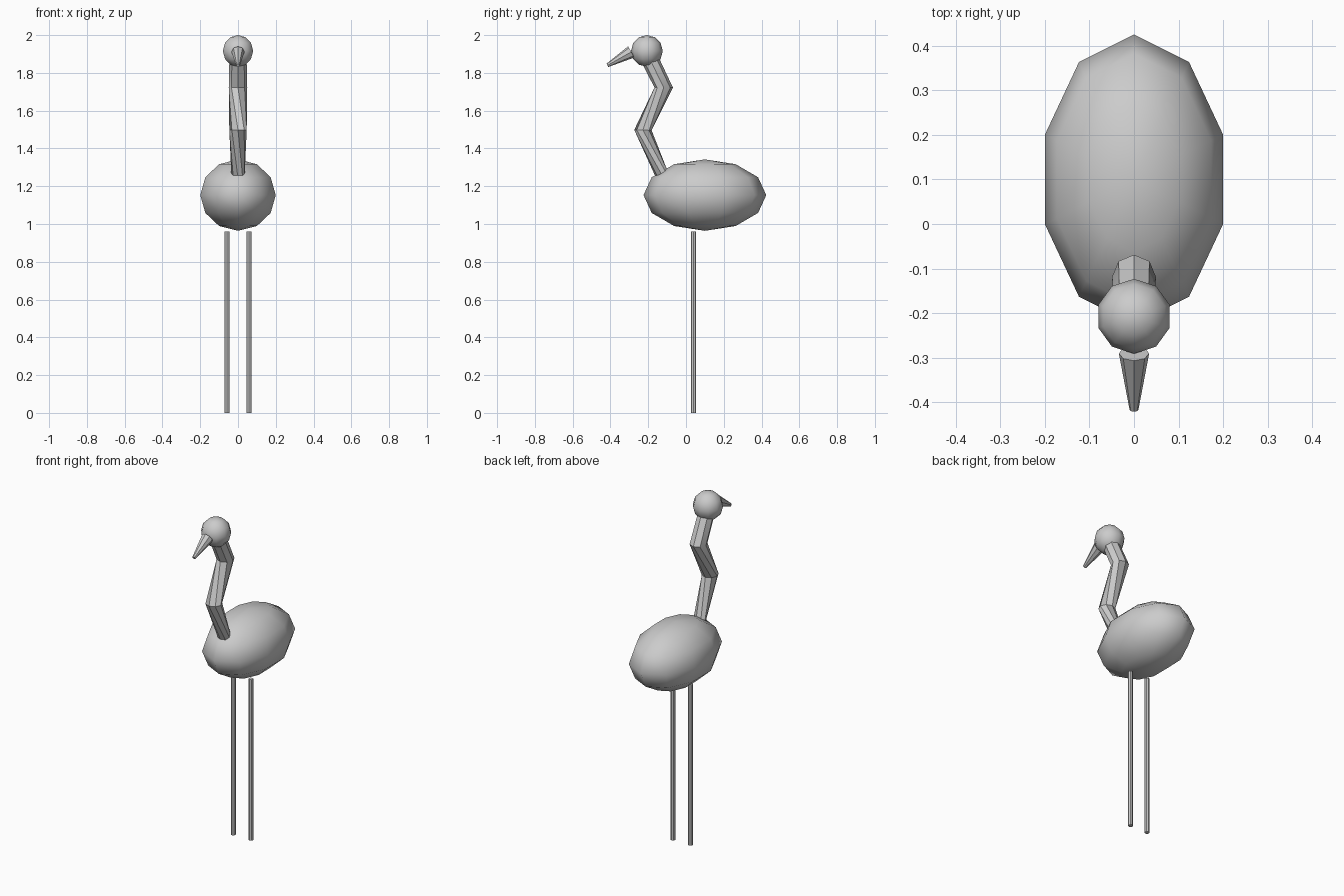
import bpy, bmesh, math
from mathutils import Vector, Matrix

if "Cube" in bpy.data.objects:
    bpy.data.objects.remove(bpy.data.objects["Cube"])


def finish(bm, name, angle=None):
    bmesh.ops.recalc_face_normals(bm, faces=bm.faces[:])
    mesh = bpy.data.meshes.new(name)
    bm.to_mesh(mesh)
    bm.free()
    ob = bpy.data.objects.new(name, mesh)
    bpy.context.collection.objects.link(ob)
    bpy.ops.object.select_all(action='DESELECT')
    ob.select_set(True)
    bpy.context.view_layer.objects.active = ob
    if angle is None:
        bpy.ops.object.shade_smooth()
    else:
        bpy.ops.object.shade_smooth_by_angle(angle=math.radians(angle))
    return ob


def ellipsoid(name, centre, radii):
    bm = bmesh.new()
    bmesh.ops.create_uvsphere(bm, u_segments=10, v_segments=6, radius=1)
    bmesh.ops.scale(bm, vec=radii, verts=bm.verts)
    bmesh.ops.translate(bm, vec=centre, verts=bm.verts)
    return finish(bm, name)


def tube(name, stations, sides=8):
    """Loft rings along a path; each station is (point, radius, twist in degrees)."""
    bm = bmesh.new()
    pts = [Vector(s[0]) for s in stations]
    dirs = [(b - a).normalized() for a, b in zip(pts, pts[1:])]
    rings = []
    for i, (p, r, twist) in enumerate(stations):
        n = (dirs[max(i - 1, 0)] + dirs[min(i, len(dirs) - 1)]).normalized()
        u = Vector((1, 0, 0))
        v = n.cross(u)
        ring = []
        for k in range(sides):
            a = 2 * math.pi * k / sides + math.radians(twist)
            ring.append(bm.verts.new(pts[i] + r * (math.cos(a) * u + math.sin(a) * v)))
        rings.append(ring)
    for a, b in zip(rings, rings[1:]):
        for k in range(sides):
            j = (k + 1) % sides
            bm.faces.new((a[k], a[j], b[j], b[k]))
    bm.faces.new(rings[0])
    bm.faces.new(rings[-1])
    return finish(bm, name, 40)


# Body and head
ellipsoid("body", (0, 0.1, 1.153), (0.21, 0.325, 0.189))
ellipsoid("head", (0, -0.207, 1.916), (0.084, 0.084, 0.084))

# Kinked, slightly twisted neck
tube("neck", [((0, -0.125, 1.255), 0.035, 90),
              ((0, -0.228, 1.497), 0.046, 45),
              ((0, -0.118, 1.722), 0.049, 0),
              ((0, -0.185, 1.86), 0.046, 0)])

# Tapered beak
tube("beak", [((0, -0.29, 1.911), 0.034, 0),
              ((0, -0.416, 1.84), 0.01, 0)])

# Thin straight legs
for side, x in (("left", 0.058), ("right", -0.058)):
    tube(side + "_leg", [((x, 0.04, 0), 0.014, 0), ((x, 0.04, 0.96), 0.014, 0)])
